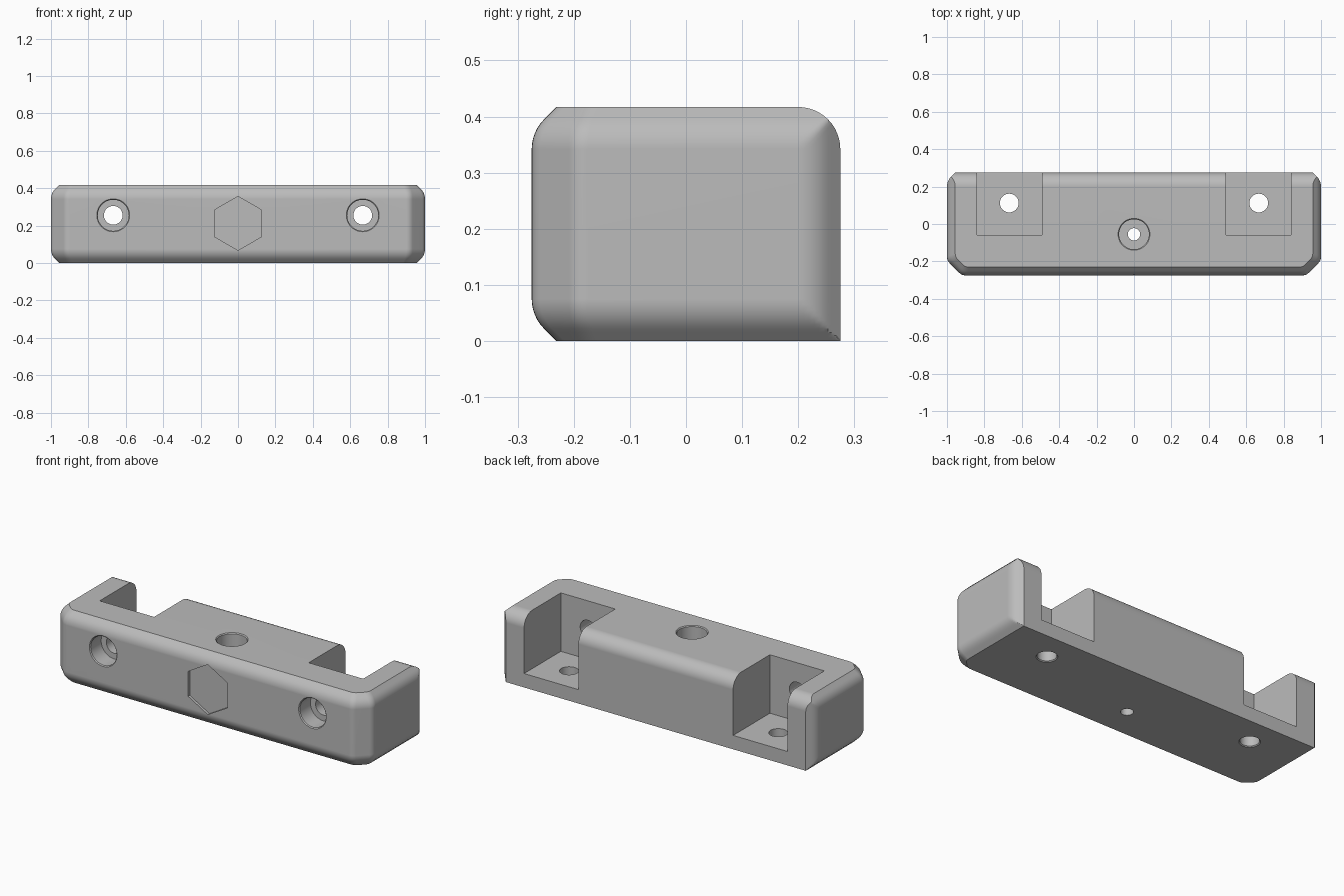
import bpy, bmesh, math
from mathutils import Matrix, Vector

cube = bpy.data.objects.get("Cube")
if cube:
    bpy.data.objects.remove(cube, do_unlink=True)

H, HY = 0.417, 0.275      # height, half depth
R = 0.075                 # edge radius
CH = 0.08                 # vertical front chamfer

grey = bpy.data.materials.new("plain grey")
grey.use_nodes = True
grey.diffuse_color = (0.5, 0.5, 0.5, 1)
grey.node_tree.nodes["Principled BSDF"].inputs["Base Color"].default_value = (0.5, 0.5, 0.5, 1)


def make_object(name, bm):
    bmesh.ops.recalc_face_normals(bm, faces=bm.faces)
    mesh = bpy.data.meshes.new(name)
    bm.to_mesh(mesh)
    bm.free()
    obj = bpy.data.objects.new(name, mesh)
    bpy.context.collection.objects.link(obj)
    mesh.materials.append(grey)
    return obj


def loft(name, rings):
    """Skin a stack of closed rings and cap both ends."""
    bm = bmesh.new()
    loops = [[bm.verts.new(p) for p in ring] for ring in rings]
    n = len(loops[0])
    for a, b in zip(loops, loops[1:]):
        for i in range(n):
            j = (i + 1) % n
            bm.faces.new((a[i], a[j], b[j], b[i]))
    bm.faces.new(loops[0])
    bm.faces.new(loops[-1])
    bmesh.ops.remove_doubles(bm, verts=bm.verts, dist=1e-5)
    return make_object(name, bm)


def inset(q):
    """Round edge that ends in a 45 degree flat, q away from the face."""
    flat = R * (1 - math.sqrt(0.5))
    if q >= R:
        return 0.0
    if q < flat:
        return 2 * flat - q
    return R - math.sqrt(R * R - (R - q) ** 2)


def soften(corner, before, after, w=0.02):
    """Small curve replacing a corner of the outline."""
    a, b = corner - before * w, corner + after * w
    return [a.lerp(corner, t).lerp(corner.lerp(b, t), t) for t in (0, 0.25, 0.5, 0.75, 1)]


STEPS = [R * (1 - math.sin(math.radians(7.5 * i))) for i in range(13)]


def outline(z):
    d = max(inset(z), inset(H - z))
    k = d * (math.sqrt(2) - 1)
    y_back = HY - R + math.sqrt(R * R - max(0, R - (H - z)) ** 2)
    diag = Vector((1, 1)).normalized()
    half = soften(Vector((1 - CH - k, d - HY)), Vector((1, 0)), diag)
    half += soften(Vector((1 - d, CH + k - HY)), diag, Vector((0, 1)))
    for q in STEPS:
        y = min(HY - q, y_back)
        half.append(Vector((min(1 - inset(HY - y), 1 - d), y)))
    ring = [(p.x, p.y, z) for p in half]
    return ring + [(-x, y, z) for x, y, z in reversed(ring)]


# Rounded main block
levels = sorted(STEPS + [H - q for q in STEPS])
body = loft("mounting_block", [outline(z) for z in levels])

cutters = []


def bore(name, profile, place, turn, sides=48):
    """Turned cutter; profile holds (depth, radius) pairs."""
    m = Matrix.Translation(place) @ Matrix.Rotation(math.radians(turn), 4, "X")
    rings = []
    for t, r in profile:
        angles = [math.pi / 2 + math.tau * i / sides for i in range(sides)]
        rings.append([m @ Vector((r * math.cos(a), r * math.sin(a), t)) for a in angles])
    cutters.append(loft(name, rings))


for side, s in (("left", 1), ("right", -1)):
    # Open pocket at the back
    x0, x1, y0, y1 = s * 0.493, s * 0.84, -0.06, 0.4
    cutters.append(loft(side + "_pocket_cutter", [
        [(x0, y0, z), (x1, y0, z), (x1, y1, z), (x0, y1, z)] for z in (0.08, 0.6)]))
    # Counterbored front hole and plain floor hole
    bore(side + "_front_hole_cutter",
         [(-0.01, 0.098), (0.005, 0.083), (0.1, 0.083), (0.1, 0.05), (0.3, 0.05)],
         (s * 0.667, -HY, 0.255), -90)
    bore(side + "_floor_hole_cutter", [(-0.01, 0.065), (0.005, 0.05), (0.15, 0.05)],
         (s * 0.667, 0.112, 0), 0)

# Counterbored centre hole and shallow hexagon recess
bore("centre_hole_cutter",
     [(-0.01, 0.095), (0.005, 0.08), (0.25, 0.08), (0.25, 0.033), (0.5, 0.033)],
     (0, -0.055, H), 180)
bore("hexagon_cutter", [(-0.05, 0.144), (0.015, 0.144)], (0, -HY, 0.212), -90, 6)

bpy.ops.object.select_all(action="DESELECT")
body.select_set(True)
bpy.context.view_layer.objects.active = body
for cutter in cutters:
    cutter.hide_render = True
    mod = body.modifiers.new("cut", "BOOLEAN")
    mod.operation = "DIFFERENCE"
    mod.solver = "EXACT"
    mod.object = cutter
    bpy.ops.object.modifier_apply(modifier=mod.name)
    bpy.data.objects.remove(cutter, do_unlink=True)

# Smooth curves with crisp edges
bpy.ops.object.shade_smooth_by_angle(angle=math.radians(30))
weighted = body.modifiers.new("even_shading", "WEIGHTED_NORMAL")
weighted.keep_sharp = True
